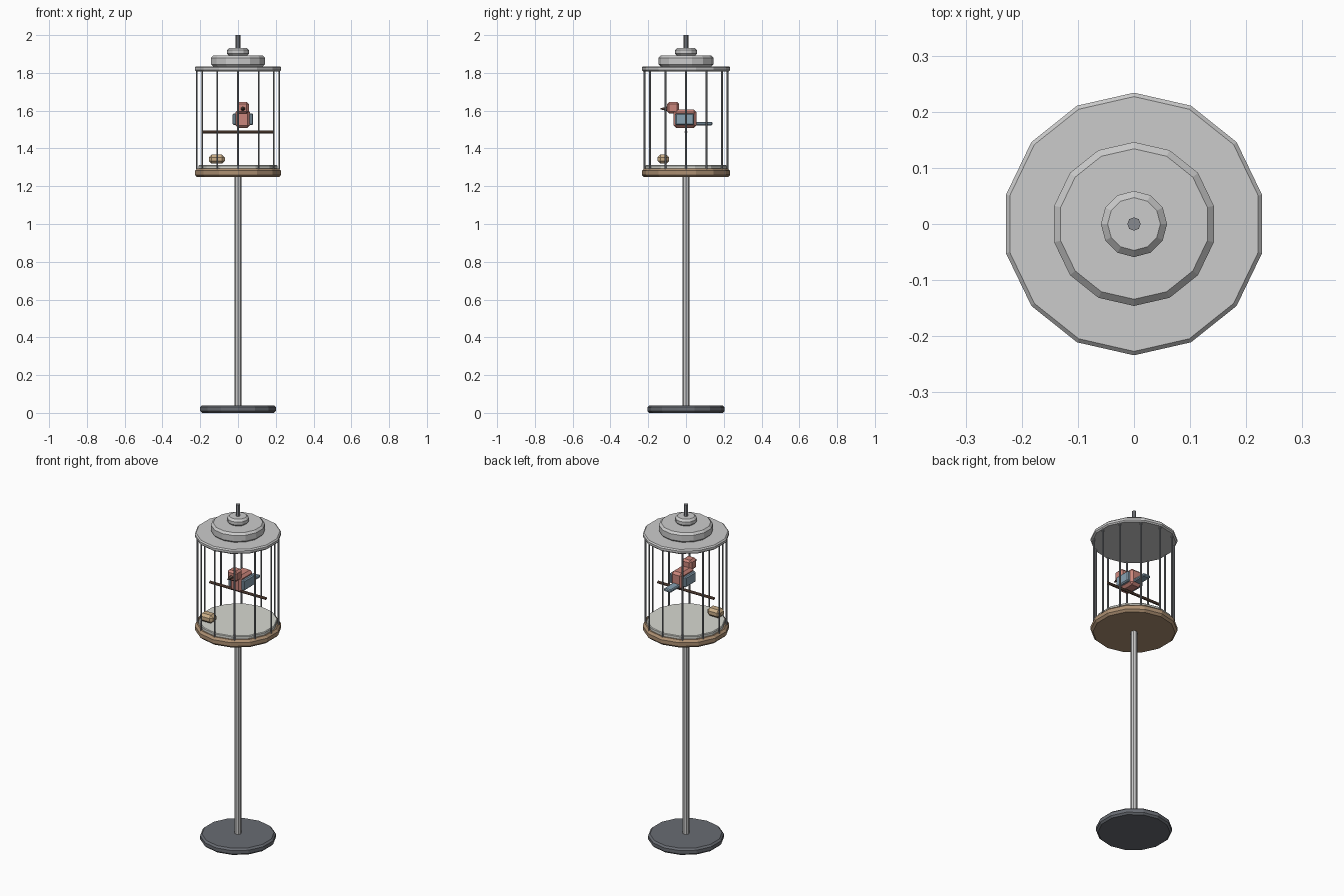
import bpy, bmesh, math
from mathutils import Vector, Matrix

if "Cube" in bpy.data.objects:
    bpy.data.objects.remove(bpy.data.objects["Cube"])


def mat(name, r, g, b):
    m = bpy.data.materials.new(name)
    m.diffuse_color = (r, g, b, 1)
    m.use_nodes = True
    m.node_tree.nodes["Principled BSDF"].inputs["Base Color"].default_value = m.diffuse_color
    return m


IRON = mat("dark_iron", 0.14, 0.15, 0.17)
STEEL = mat("bar_steel", 0.25, 0.26, 0.28)
WOOD = mat("tray_wood", 0.42, 0.28, 0.17)
PERCH = mat("perch_wood", 0.16, 0.09, 0.06)
LINER = mat("liner_paper", 0.68, 0.69, 0.64)
CORAL = mat("coral", 0.60, 0.24, 0.20)
BLUE = mat("wing_blue", 0.25, 0.36, 0.45)
BEAK = mat("beak_brown", 0.15, 0.09, 0.07)
TAN = mat("cup_tan", 0.60, 0.43, 0.25)


def finish(bm, name, material):
    bmesh.ops.recalc_face_normals(bm, faces=bm.faces)
    me = bpy.data.meshes.new(name)
    bm.to_mesh(me)
    bm.free()
    ob = bpy.data.objects.new(name, me)
    bpy.context.collection.objects.link(ob)
    if material:
        me.materials.append(material)
    return ob


def disc(name, r, z0, z1, b=0.0, n=14, material=None):
    """Faceted disc with chamfered rims and a vertex on the y axis."""
    profile = [(r - b, z0), (r, z0 + b), (r, z1 - b), (r - b, z1)] if b else [(r, z0), (r, z1)]
    bm = bmesh.new()
    rings = [[bm.verts.new((pr * math.sin(2 * math.pi * i / n),
                            pr * math.cos(2 * math.pi * i / n), z)) for i in range(n)]
             for pr, z in profile]
    for lo, hi in zip(rings, rings[1:]):
        for i in range(n):
            j = (i + 1) % n
            bm.faces.new((lo[i], lo[j], hi[j], hi[i]))
    bm.faces.new(rings[0])
    bm.faces.new(rings[-1])
    return finish(bm, name, material)


def rod(name, a, b, r1, r2, n, material):
    """Straight rod or cone from point a to point b."""
    a, b = Vector(a), Vector(b)
    d = b - a
    bm = bmesh.new()
    m = Matrix.Translation((a + b) / 2) @ d.to_track_quat('Z', 'Y').to_matrix().to_4x4()
    bmesh.ops.create_cone(bm, cap_ends=True, segments=n, radius1=r1, radius2=r2,
                          depth=d.length, matrix=m)
    return finish(bm, name, material)


def box(name, centre, size, bevel, material):
    """Box with chamfered edges."""
    bm = bmesh.new()
    bmesh.ops.create_cube(bm, size=1, matrix=Matrix.Translation(centre) @ Matrix.Diagonal((*size, 1)))
    bmesh.ops.bevel(bm, geom=bm.edges[:], offset=bevel, segments=1, affect='EDGES')
    return finish(bm, name, material)


# Stand
disc("stand_base", 0.205, 0.0, 0.04, 0.01, material=IRON)
disc("stand_pole", 0.018, 0.035, 1.26, n=8)

# Tray and liner
disc("tray", 0.234, 1.248, 1.294, 0.012, material=WOOD)
disc("tray_liner", 0.214, 1.29, 1.312, 0.004, material=LINER)

# Ring of bars
for i in range(12):
    t = 2 * math.pi * i / 12
    x, y = 0.219 * math.cos(t), 0.219 * math.sin(t)
    rod(f"bar_{i}", (x, y, 1.29), (x, y, 1.815), 0.005, 0.005, 6, STEEL)

# Stepped roof with finial
disc("roof_plate", 0.234, 1.808, 1.835, 0.007)
disc("roof_step", 0.146, 1.833, 1.892, 0.012)
disc("roof_cap", 0.059, 1.89, 1.932, 0.012, n=12)
disc("finial", 0.012, 1.925, 2.0, n=8, material=STEEL)

# Perch
rod("perch", (-0.185, 0, 1.487), (0.185, 0, 1.487), 0.008, 0.008, 8, PERCH)

# Bird
BX = 0.026
box("bird_body", (BX, -0.005, 1.557), (0.076, 0.122, 0.098), 0.014, CORAL)
box("bird_head", (BX, -0.068, 1.615), (0.062, 0.064, 0.062), 0.011, CORAL)
rod("bird_beak", (BX, -0.098, 1.61), (BX, -0.135, 1.61), 0.012, 0.003, 6, BEAK)
for side, label in ((-1, "left"), (1, "right")):
    box(f"bird_wing_{label}", (BX + side * 0.043, -0.007, 1.555), (0.022, 0.1, 0.062), 0.006, BLUE)
box("bird_tail", (BX, 0.093, 1.531), (0.048, 0.095, 0.018), 0.005, BLUE)

# Food cup
box("food_cup", (-0.112, -0.12, 1.343), (0.084, 0.06, 0.048), 0.014, TAN)
